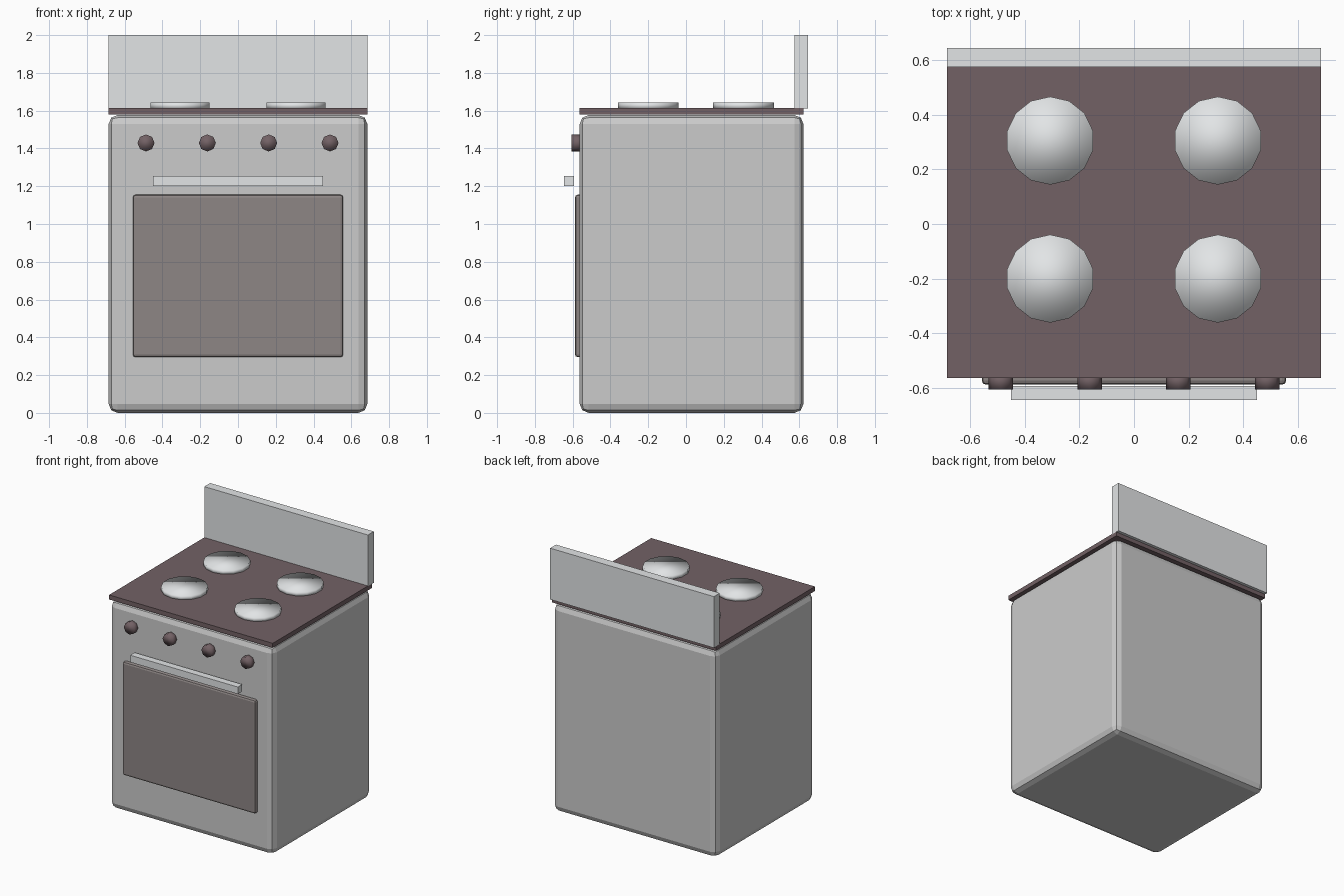
import bpy
from math import pi

if "Cube" in bpy.data.objects:
    bpy.data.objects.remove(bpy.data.objects["Cube"])


def material(name, rgb):
    m = bpy.data.materials.new(name)
    m.diffuse_color = (*rgb, 1)
    m.use_nodes = True
    m.node_tree.nodes["Principled BSDF"].inputs["Base Color"].default_value = m.diffuse_color
    return m


BODY = material("grey_enamel", (0.58, 0.58, 0.58))
STEEL = material("light_steel", (0.76, 0.78, 0.79))
DARK = material("dark_brown", (0.17, 0.12, 0.13))
DOOR = material("door_brown", (0.27, 0.24, 0.235))


def box(name, x, y, z, mat, bevel=0.0, segments=2):
    """Box centred on x=0, with half width x and (min, max) ranges for y and z."""
    bpy.ops.mesh.primitive_cube_add(size=1, location=(0, sum(y) / 2, sum(z) / 2))
    ob = bpy.context.object
    ob.name = name
    ob.scale = (2 * x, y[1] - y[0], z[1] - z[0])
    bpy.ops.object.transform_apply(location=False, rotation=False, scale=True)
    ob.data.materials.append(mat)
    if bevel:
        mod = ob.modifiers.new("rounded_edges", "BEVEL")
        mod.width = bevel
        mod.segments = segments
    return ob


def disc(name, loc, radius, depth, sides, mat, rot=(0, 0, 0)):
    bpy.ops.mesh.primitive_cylinder_add(vertices=sides, radius=radius, depth=depth,
                                        location=loc, rotation=rot)
    ob = bpy.context.object
    ob.name = name
    ob.data.materials.append(mat)
    bpy.ops.object.shade_smooth()
    return ob


# Main cabinet, cooktop and splash panel
box("oven_body", 0.685, (-0.563, 0.622), (0, 1.577), BODY, 0.048)
box("cooktop", 0.685, (-0.563, 0.622), (1.581, 1.615), DARK)
box("backsplash", 0.685, (0.575, 0.645), (1.612, 2.0), STEEL)

# Oven door and its handle bar
box("oven_door", 0.557, (-0.588, -0.53), (0.295, 1.155), DOOR, 0.015)
box("door_handle", 0.45, (-0.645, -0.592), (1.20, 1.253), STEEL)

# Four hotplates
for row, y in (("front", -0.2), ("back", 0.305)):
    for side, x in (("left", -0.307), ("right", 0.307)):
        disc(f"hotplate_{row}_{side}", (x, y, 1.626), 0.161, 0.036, 14, STEEL)

# Four control knobs
for i in range(4):
    disc(f"knob_{i + 1}", (-0.487 + i * 0.3247, -0.575, 1.429), 0.045, 0.06, 8, DARK,
         (pi / 2, 0, 0))
